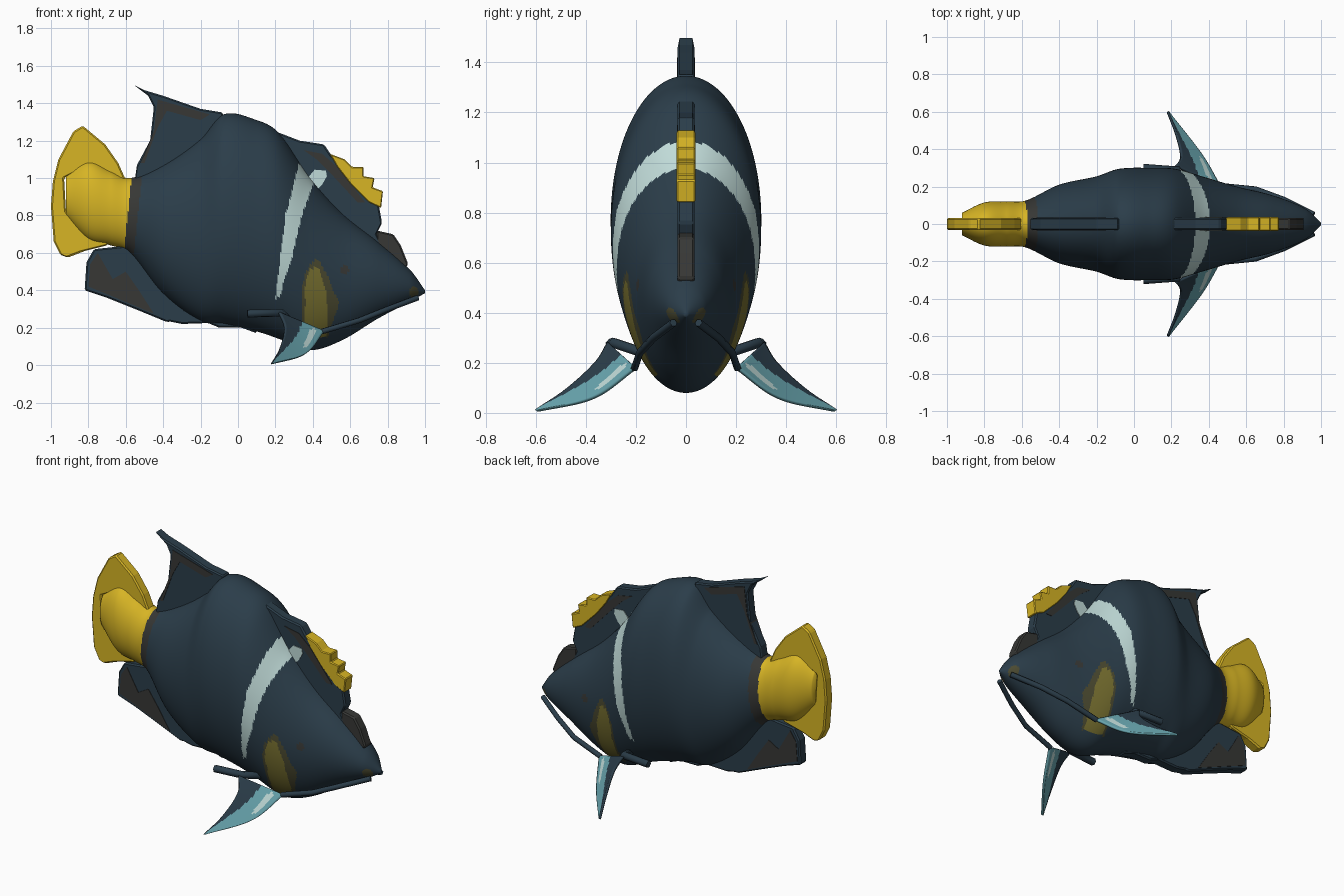
import bpy, bmesh, math
from mathutils import Vector

cube = bpy.data.objects.get("Cube")
if cube:
    bpy.data.objects.remove(cube, do_unlink=True)


def material(name, r, g, b):
    m = bpy.data.materials.new(name)
    m.use_nodes = True
    m.diffuse_color = (r, g, b, 1)
    m.node_tree.nodes["Principled BSDF"].inputs["Base Color"].default_value = (r, g, b, 1)
    return m


NAVY = material("dark navy", .024, .047, .068)
YELLOW = material("golden yellow", .68, .46, .018)
PALE = material("pale aqua", .53, .71, .69)
TEAL = material("teal", .14, .38, .43)
OLIVE = material("olive", .19, .165, .03)
DARK_OLIVE = material("dark olive", .07, .068, .03)
BROWN = material("grey brown", .038, .039, .036)


def make_object(name, bm, mats, smooth=False):
    bmesh.ops.recalc_face_normals(bm, faces=bm.faces)
    mesh = bpy.data.meshes.new(name)
    bm.to_mesh(mesh)
    bm.free()
    for m in mats:
        mesh.materials.append(m)
    for p in mesh.polygons:
        p.use_smooth = smooth
    ob = bpy.data.objects.new(name, mesh)
    bpy.context.collection.objects.link(ob)
    return ob


def slab(name, outline, mat, half=.033, bevel=.008):
    """Side-view outline extruded across the centre line."""
    bm = bmesh.new()
    face = bm.faces.new([bm.verts.new((x, -half, z)) for x, z in outline])
    new = bmesh.ops.extrude_face_region(bm, geom=[face])["geom"]
    bmesh.ops.translate(bm, vec=(0, half * 2, 0),
                        verts=[v for v in new if isinstance(v, bmesh.types.BMVert)])
    bmesh.ops.triangulate(bm, faces=[f for f in bm.faces if len(f.verts) > 4])
    ob = make_object(name, bm, [mat])
    if bevel:
        mod = ob.modifiers.new("soft edge", "BEVEL")
        mod.width = bevel
        mod.limit_method = "ANGLE"


def tube(name, path, radius, mat):
    curve = bpy.data.curves.new(name, "CURVE")
    curve.dimensions = "3D"
    curve.bevel_depth = radius
    curve.bevel_resolution = 1
    curve.use_fill_caps = True
    spline = curve.splines.new("POLY")
    spline.points.add(len(path) - 1)
    for p, co in zip(spline.points, path):
        p.co = (*co, 1)
    curve.materials.append(mat)
    ob = bpy.data.objects.new(name, curve)
    bpy.context.collection.objects.link(ob)


def sample(table, t, smooth=True):
    """Interpolate rows of (key, values...) at key t."""
    t = min(max(t, table[0][0]), table[-1][0])
    i = next(k for k in range(len(table) - 1) if t <= table[k + 1][0])
    a, b = Vector(table[i]), Vector(table[i + 1])
    span = b[0] - a[0]
    u = (t - a[0]) / span
    if not smooth:
        return a.lerp(b, u)
    before = Vector(table[max(i - 1, 0)])
    after = Vector(table[min(i + 2, len(table) - 1)])
    ma = (b - before) / (b[0] - before[0]) * span
    mb = (after - a) / (after[0] - a[0]) * span
    return (a * (2*u**3 - 3*u**2 + 1) + ma * (u**3 - 2*u**2 + u)
            + b * (3*u**2 - 2*u**3) + mb * (u**3 - u**2))


# Body stations: x, top, bottom, half width
STATIONS = [
    (-.92, 1.02, .79, .06), (-.8, 1.09, .67, .115), (-.68, 1.04, .64, .12),
    (-.58, 1, .6, .125), (-.4, 1.07, .38, .21), (-.2, 1.21, .235, .255),
    (-.08, 1.34, .22, .295), (.1, 1.31, .18, .3), (.22, 1.24, .14, .295),
    (.38, 1.01, .08, .25), (.55, .82, .13, .2), (.75, .66, .25, .15),
    (.92, .51, .34, .08), (1, .4, .385, .006)]

# Pale band: z, centre x, half width
BAND = [(.36, .21, .01), (.6, .262, .033), (.8, .298, .043), (1, .36, .054), (1.1, .385, .054)]

# Cheek patch: z, rear edge, core edge, front edge
CHEEK = [(.15, .33, .47, .48), (.24, .34, .48, .51), (.33, .345, .475, .54),
         (.4, .34, .47, .51), (.5, .36, .44, .47), (.56, .41, .41, .43)]


def blob(x, z, cx, cz, rx, rz):
    return math.hypot((x - cx) / rx, (z - cz) / rz)


def body_paint(x, z):
    tail_edge = -.6 + .1 * (z - .7)
    if x < tail_edge:
        return 1
    if x < tail_edge + .055:
        return 5
    if z > .36:
        _, centre, width = sample(BAND, z, False)
        if abs(x - centre) < width:
            return 2
    if .15 < z < .56:
        _, rear, core, front = sample(CHEEK, z, False)
        if rear < x < front:
            return 3 if rear + .015 < x < core and z < .52 else 4
    if blob(x, z, .57, .51, .025, .022) < 1:
        return 5
    if blob(x, z, .94, .39, .025, .03) < 1:
        return 4
    return 0


def build_body(rings=280, sides=128):
    bm = bmesh.new()
    loops = []
    first, last = STATIONS[0][0], STATIONS[-1][0]
    for i in range(rings + 1):
        x, top, bottom, wide = sample(STATIONS, first + (last - first) * i / rings)
        mid, tall = (top + bottom) / 2, (top - bottom) / 2
        angles = [math.tau * k / sides for k in range(sides)]
        loops.append([bm.verts.new((x, wide * math.sin(a), mid + tall * math.cos(a)))
                      for a in angles])
    for a, b in zip(loops, loops[1:]):
        for k in range(sides):
            n = (k + 1) % sides
            bm.faces.new((a[k], a[n], b[n], b[k]))
    bm.faces.new(loops[0])
    bm.faces.new(loops[-1])
    for f in bm.faces:
        c = f.calc_center_median()
        f.material_index = body_paint(c.x, c.z)
    make_object("body", bm, [NAVY, YELLOW, PALE, OLIVE, DARK_OLIVE, BROWN], True)


build_body()

# Tail fin: a crescent round the end of the body
slab("tail_fin", [(-.6, .99), (-.64, 1.08), (-.71, 1.18), (-.83, 1.28), (-.88, 1.25),
                  (-.96, 1.1), (-.99, .98), (-1, .85), (-.985, .66), (-.95, .59), (-.91, .575),
                  (-.82, .61), (-.7, .64), (-.64, .72), (-.8, .72), (-.92, .82), (-.93, 1),
                  (-.85, 1.04), (-.7, .95)], YELLOW)

# Rear dorsal fin with brown streaks
slab("rear_dorsal_fin", [(-.56, 1.5), (-.5, 1.47), (-.4, 1.44), (-.2, 1.37), (-.08, 1.35),
                         (-.1, 1.2), (-.5, .92), (-.55, 1), (-.54, 1.07), (-.47, 1.2),
                         (-.45, 1.38), (-.48, 1.44)], NAVY)
slab("rear_dorsal_streak", [(-.43, 1.42), (-.15, 1.34), (-.2, 1.31), (-.38, 1.36), (-.43, 1.27),
                            (-.5, 1.08), (-.52, 1.08), (-.45, 1.25)], BROWN, .036, 0)

# Front dorsal fin, golden spines and brow ridge
slab("front_dorsal_fin", [(.2, 1.25), (.33, 1.2), (.46, 1.18), (.5, 1.12), (.6, 1.05), (.7, .92),
                          (.75, .87), (.77, .76), (.74, .7), (.8, .57), (.6, .7), (.3, 1)], NAVY)
slab("dorsal_brown_patch", [(.35, 1.15), (.45, 1.13), (.53, 1.06), (.68, .87), (.64, .87),
                            (.5, 1.02), (.42, 1.1)], BROWN, .036, 0)
slab("dorsal_spot", [(.38, 1.01), (.41, 1.045), (.47, 1.04), (.475, 1.01), (.45, .965),
                     (.42, .935), (.38, .96)], PALE, .037, 0)
slab("golden_spines", [(.49, 1.13), (.57, 1.1), (.61, 1.06), (.67, 1.06), (.67, 1.01),
                       (.73, 1), (.72, .95), (.775, .93), (.765, .84), (.7, .87), (.6, .97),
                       (.53, 1.06)], YELLOW, .037, .005)
slab("brow_ridge", [(.74, .72), (.83, .7), (.87, .64), (.89, .59), (.91, .54), (.88, .5),
                    (.74, .58)], BROWN)

# Anal fin and belly keel
slab("anal_fin", [(-.77, .62), (-.81, .55), (-.82, .4), (-.7, .36), (-.55, .3), (-.38, .23),
                  (-.25, .25), (-.4, .45), (-.58, .64)], NAVY)
slab("anal_fin_patch", [(-.75, .6), (-.79, .54), (-.8, .42), (-.69, .375), (-.45, .275),
                        (-.53, .4), (-.6, .5), (-.67, .46)], BROWN, .036, 0)
slab("belly_keel", [(-.4, .24), (-.3, .22), (-.16, .225), (-.1, .2), (.02, .2), (.1, .17),
                    (.1, .22), (-.3, .3)], NAVY)

# Pectoral fin edges, from root to tip: key, x, y, z
LEAD = [(0, .46, .2, .18), (.5, .36, .37, .06), (1, .185, .595, .007)]
TRAIL = [(0, .22, .31, .28), (.3, .25, .36, .2), (.7, .225, .48, .09), (1, .18, .6, .01)]


def pectoral_fin(name, side, rows=36, cols=20):
    bm = bmesh.new()
    grid = []
    for i in range(rows + 1):
        a, b = (Vector(sample(t, i / rows)[1:]) for t in (LEAD, TRAIL))
        row = [a.lerp(b, j / cols) for j in range(cols + 1)]
        grid.append([bm.verts.new((p.x, p.y * side, p.z)) for p in row])
    for i in range(rows):
        for j in range(cols):
            f = bm.faces.new((grid[i][j], grid[i + 1][j], grid[i + 1][j + 1], grid[i][j + 1]))
            u, v = (i + .5) / rows, (j + .5) / cols
            highlight = blob(u, v, .24, .22, .2, .09) < 1
            f.material_index = 2 if highlight else int(v < .48 + u * .4)
    ob = make_object(name, bm, [NAVY, TEAL, PALE], True)
    mod = ob.modifiers.new("thickness", "SOLIDIFY")
    mod.thickness = .014
    mod.offset = 0


# Paired fins, their roots, and the jaw strips running to the snout
for label, side in (("left", 1), ("right", -1)):
    pectoral_fin(label + "_pectoral_fin", side)
    tube(label + "_jaw_strip", [(.96, .05 * side, .36), (.8, .13 * side, .3),
                                (.65, .185 * side, .24), (.45, .205 * side, .18)], .016, NAVY)
    tube(label + "_fin_root", [(.27, .17 * side, .24), (.23, .29 * side, .28),
                               (.05, .3 * side, .275)], .022, NAVY)
